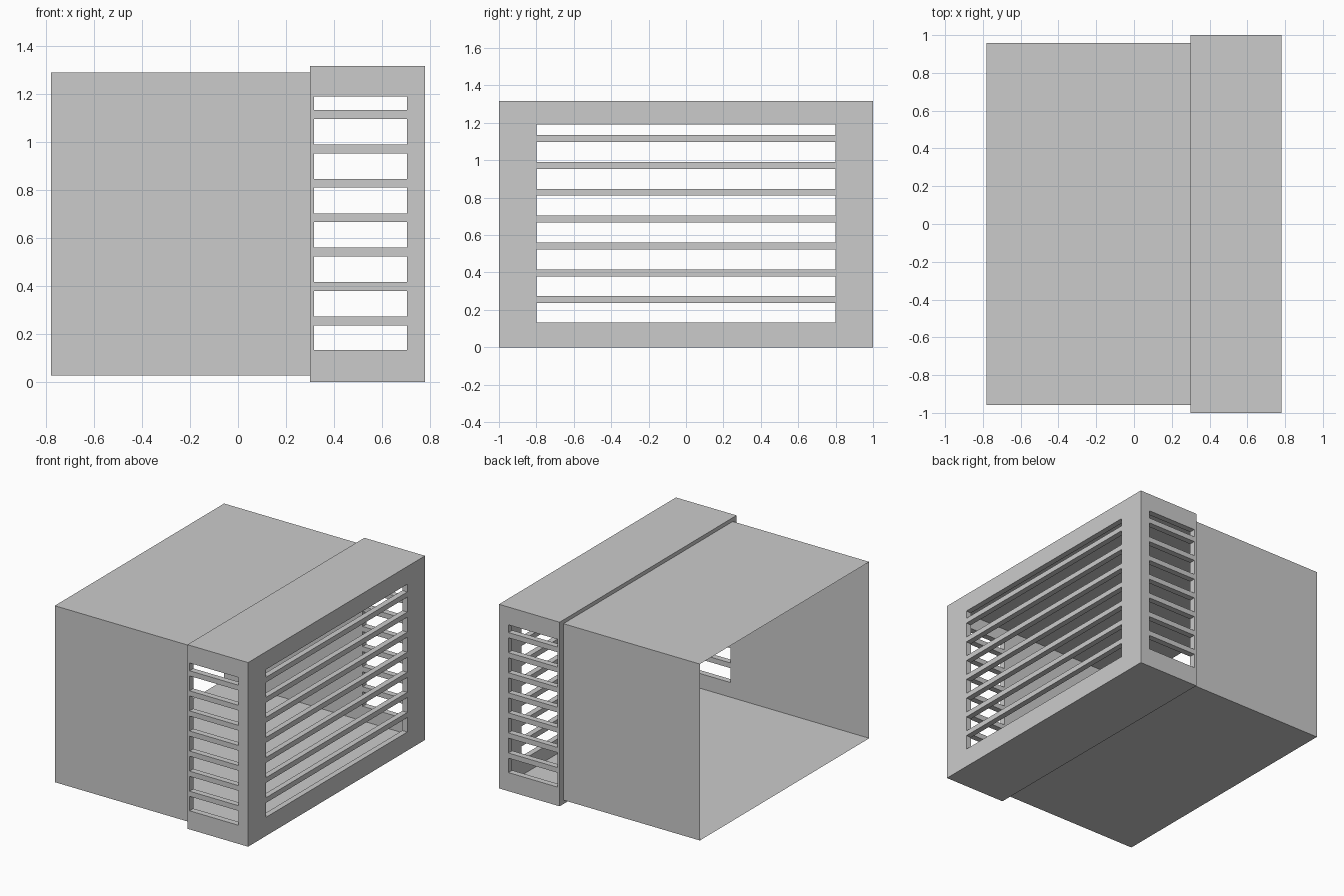
import bpy, bmesh

if "Cube" in bpy.data.objects:
    bpy.data.objects.remove(bpy.data.objects["Cube"])

X0, XM, X1 = -0.78, 0.30, 0.78      # rear opening, cover joint, front face
YB, ZB0, ZB1 = 0.957, 0.028, 1.29   # sleeve half width, bottom, top
H, T = 1.317, 0.04                  # cover height, wall thickness


def box(name, lo, hi):
    """Axis-aligned box between two corners."""
    bm = bmesh.new()
    bmesh.ops.create_cube(bm, size=1)
    for v in bm.verts:
        v.co = [(hi[i] if v.co[i] > 0 else lo[i]) for i in range(3)]
    me = bpy.data.meshes.new(name)
    bm.to_mesh(me)
    bm.free()
    ob = bpy.data.objects.new(name, me)
    bpy.context.collection.objects.link(ob)
    return ob


def cut(ob, lo, hi):
    """Subtract a box and remove the cutter."""
    cutter = box("cutter", lo, hi)
    cutter.hide_render = True
    mod = ob.modifiers.new("cut", 'BOOLEAN')
    mod.operation, mod.solver, mod.object = 'DIFFERENCE', 'EXACT', cutter
    bpy.context.view_layer.objects.active = ob
    bpy.ops.object.modifier_apply(modifier=mod.name)
    bpy.data.objects.remove(cutter)


# Thin sheet sleeve, open at both ends
sleeve = box("sleeve", (X0, -YB, ZB0), (XM, YB, ZB1))
bm = bmesh.new()
bm.from_mesh(sleeve.data)
ends = [f for f in bm.faces if abs(f.normal.x) > 0.9]
bmesh.ops.delete(bm, geom=ends, context='FACES_ONLY')
bm.to_mesh(sleeve.data)
bm.free()

# Front cover: hollow box with a front window and two side windows
WX0, WX1, WY, WZ0, WZ1 = 0.317, 0.705, 0.80, 0.133, 1.19
cover = box("front_cover", (XM, -1, 0), (X1, 1, H))
cut(cover, (XM - 0.1, -YB, ZB0), (X1 - T, YB, ZB1))
cut(cover, (X1 - 0.2, -WY, WZ0), (X1 + 0.1, WY, WZ1))
cut(cover, (WX0, -1.1, WZ0), (WX1, 1.1, WZ1))

# Seven horizontal slats across each window
for i in range(7):
    z0 = 0.236 + i * 0.1436
    z1 = z0 + 0.037
    box(f"front_slat_{i + 1}", (X1 - T, -WY, z0), (X1, WY, z1))
    for side, s in (("left", -1), ("right", 1)):
        ya, yb = sorted((s * YB, s * 1.0))
        box(f"{side}_slat_{i + 1}", (WX0, ya, z0), (WX1, yb, z1))
